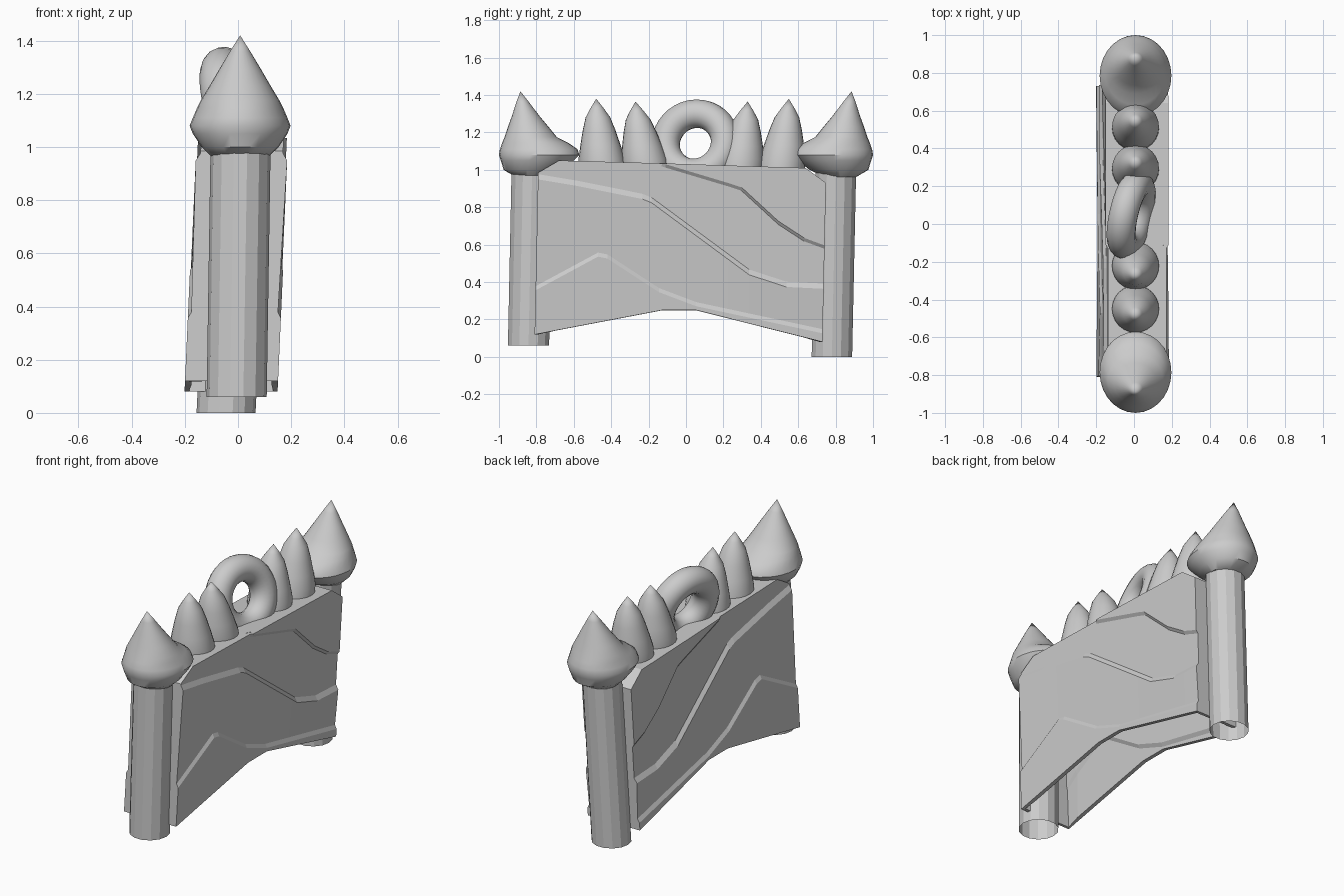
import bpy, bmesh
from math import sin, cos, pi, radians
from mathutils import Matrix

if "Cube" in bpy.data.objects:
    bpy.data.objects.remove(bpy.data.objects["Cube"])


def finish(name, bm, smooth=None):
    bmesh.ops.remove_doubles(bm, verts=bm.verts, dist=0.0005)
    bmesh.ops.dissolve_degenerate(bm, edges=bm.edges, dist=0.0005)
    bmesh.ops.recalc_face_normals(bm, faces=bm.faces)
    me = bpy.data.meshes.new(name)
    bm.to_mesh(me)
    bm.free()
    ob = bpy.data.objects.new(name, me)
    bpy.context.collection.objects.link(ob)
    if smooth:
        bpy.ops.object.select_all(action='DESELECT')
        ob.select_set(True)
        bpy.context.view_layer.objects.active = ob
        bpy.ops.object.shade_smooth_by_angle(angle=radians(smooth))
    return ob


def loft(name, rings, sides, smooth=None):
    """Stack elliptical rings given as (cx, cy, z, rx, ry)."""
    bm = bmesh.new()
    rows = [[bm.verts.new((cx + rx * cos(2 * pi * i / sides),
                           cy + ry * sin(2 * pi * i / sides), z))
             for i in range(sides)] for cx, cy, z, rx, ry in rings]
    for a, b in zip(rows, rows[1:]):
        for i in range(sides):
            j = (i + 1) % sides
            bm.faces.new((a[i], a[j], b[j], b[i]))
    return finish(name, bm, smooth)


def interp(pts, y):
    if y <= pts[0][0]:
        return pts[0][1]
    for (y0, z0), (y1, z1) in zip(pts, pts[1:]):
        if y <= y1:
            return z0 + (z1 - z0) * (y - y0) / (y1 - y0)
    return pts[-1][1]


# open-ended leaning posts
loft("front_post", [(-.005, -.842, .06, .113, .113), (.01, -.822, 1.02, .113, .113)], 14)
loft("back_post", [(-.045, .78, 0, .111, .111), (.005, .802, 1.02, .111, .111)], 14)

# onion caps: z, outer |y|, inner |y|, half width
CAP = [(.96, .84, .83, .001), (.962, .91, .74, .105), (1.0, .975, .66, .145),
       (1.05, .99, .60, .178), (1.08, 1.0, .57, .19), (1.11, .995, .58, .178),
       (1.145, .983, .63, .163), (1.175, .97, .69, .148), (1.23, .952, .735, .115),
       (1.29, .93, .785, .08), (1.36, .908, .838, .038), (1.42, .885, .885, 0)]
for name, s in (("front_cap", -1), ("back_cap", 1)):
    loft(name, [(.008, s * (o + i) / 2, z, w, (o - i) / 2) for z, o, i, w in CAP], 28, 40)

# row of spikes along the top, each tip leaning outward
SPIKE = [(1.0, .125), (1.06, .124), (1.13, .108), (1.21, .088), (1.28, .066), (1.33, .035), (1.38, 0)]
for n, (y, tip, h) in enumerate([(-.445, -.48, 1.38), (-.215, -.27, 1.365),
                                 (.29, .33, 1.365), (.51, .55, 1.38)]):
    loft(f"spike_{n + 1}", [(.008, y + (tip - y) * (z - 1) / .38, 1 + (z - 1) * (h - 1) / .38, r, r)
                            for z, r in SPIKE], 24, 40)

# tilted ring at the centre
bpy.ops.mesh.primitive_torus_add(major_radius=.163, minor_radius=.077,
                                 major_segments=36, minor_segments=16)
ring = bpy.context.object
ring.name = "top_ring"
ring.matrix_world = (Matrix.Translation((-.015, .05, 1.142)) @ Matrix.Rotation(radians(-13), 4, 'Z')
                     @ Matrix.Rotation(radians(90 - 14), 4, 'Y'))
bpy.ops.object.shade_smooth_by_angle(angle=radians(40))

# hollow panel: edge curves and stepped folds, as (y, z)
BOTTOM = [(-.81, .12), (-.13, .25), (.05, .25), (.73, .08)]
LOWER = [(-.81, .37), (-.48, .55), (-.43, .54), (-.15, .36), (.05, .285), (.73, .14)]
MIDDLE = [(-.81, .965), (-.60, .93), (-.25, .86), (-.20, .84), (.33, .455), (.53, .39), (.73, .38)]
UPPER = [(-.15, 1.03), (.22, .92), (.28, .90), (.48, .72), (.62, .63), (.73, .59)]
TOP = [(-.81, .985), (-.70, 1.05), (-.15, 1.035), (.62, 1.01), (.73, .93)]
stations = sorted({y for c in (BOTTOM, LOWER, MIDDLE, UPPER, TOP) for y, _ in c})


def side_profile(y):
    b, l, m, t = (interp(c, y) for c in (BOTTOM, LOWER, MIDDLE, TOP))
    u, lip = (interp(UPPER, y), .012) if y > -.15 else (t - .004, 0)
    return [(b, .175), (l - .014, .175), (l + .008, .163), (m - .016, .172),
            (m + .012, .155), (max(u - .012, m + .014), .155),
            (min(u + .006, t - .002), .155 + lip), (t, .155 + lip)]


bm = bmesh.new()
cols = []
for y in stations:
    prof = side_profile(y)
    loop = [(x, z) for z, x in prof] + [(-x, z) for z, x in reversed(prof)]
    cols.append([bm.verts.new((x - .005 + .045 * (z - .55), y + .022 * (z - .1), z))
                 for x, z in loop])
for a, b in zip(cols, cols[1:]):
    for k in range(len(a) - 1):
        bm.faces.new((a[k], b[k], b[k + 1], a[k + 1]))
for c in (cols[0], cols[-1]):          # end walls
    n = len(c)
    for k in range(n // 2 - 1):
        bm.faces.new((c[k], c[k + 1], c[n - 2 - k], c[n - 1 - k]))
panel = finish("panel", bm)
thick = panel.modifiers.new("wall", 'SOLIDIFY')
thick.thickness = .025
thick.offset = -1
